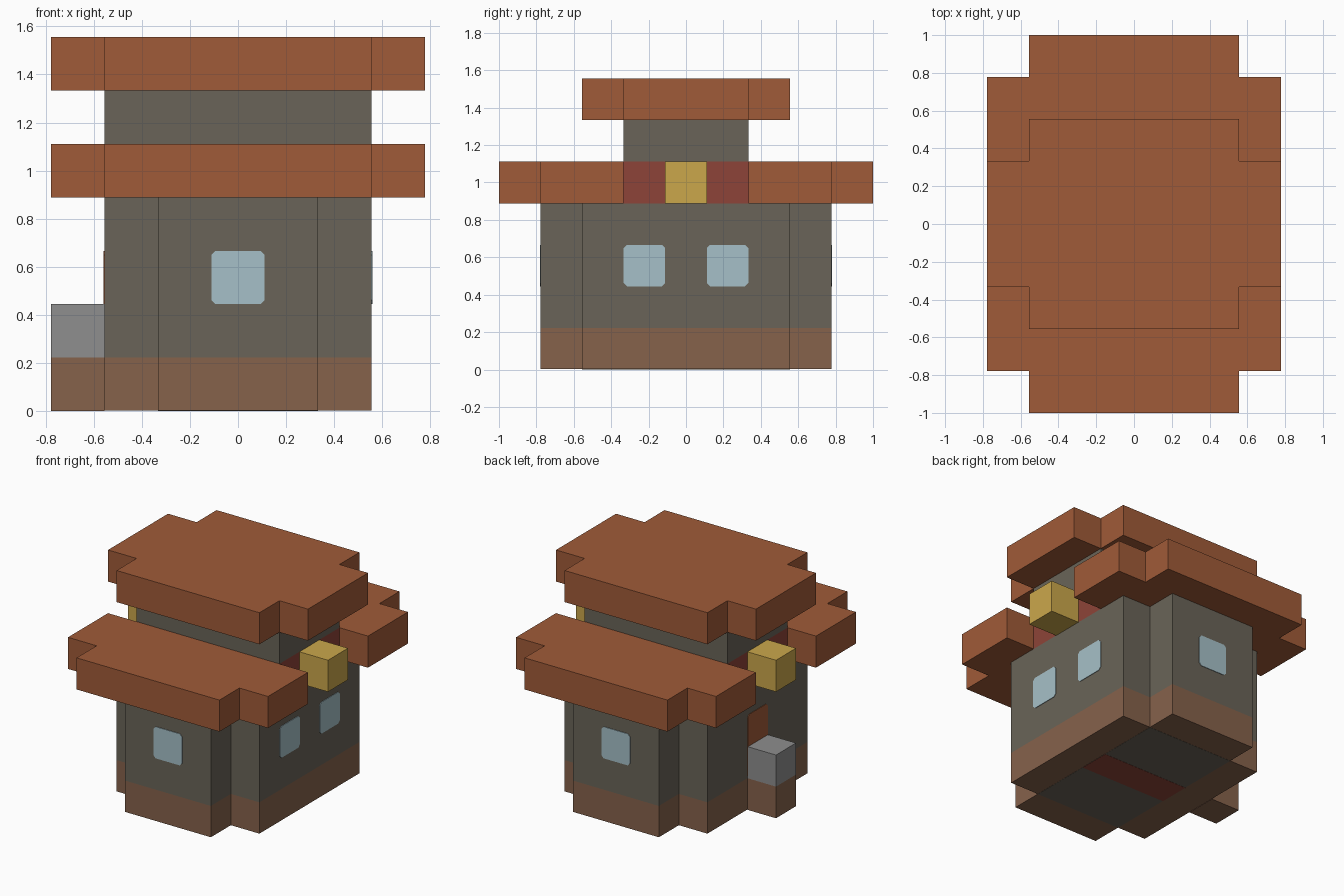
import bpy, bmesh
from math import pi

if "Cube" in bpy.data.objects:
    bpy.data.objects.remove(bpy.data.objects["Cube"])

U = 2 / 9        # one block
SKIN = 0.004     # thickness of window and door plates


def material(name, rgb):
    linear = [((c / 255 + 0.055) / 1.055) ** 2.4 for c in rgb] + [1]
    mat = bpy.data.materials.new(name)
    mat.use_nodes = True
    mat.diffuse_color = linear
    bsdf = mat.node_tree.nodes["Principled BSDF"]
    bsdf.inputs["Base Color"].default_value = linear
    bsdf.inputs["Roughness"].default_value = 0.9
    return mat


ROOF = material("terracotta", (160, 91, 56))
STONE = material("grey_stone", (106, 100, 88))
WOOD = material("brown_wood", (134, 98, 75))
GLASS = material("pale_blue_glass", (166, 192, 200))
GOLD = material("gold", (203, 167, 75))
RED = material("dark_red", (141, 68, 56))
SLAB = material("light_grey", (142, 142, 142))


def prism(name, outline, bottom, top, mat):
    """Extrude a counter-clockwise outline (in blocks) between two heights."""
    bm = bmesh.new()
    face = bm.faces.new([bm.verts.new((x * U, y * U, bottom * U)) for x, y in outline])
    new = bmesh.ops.extrude_face_region(bm, geom=[face])["geom"]
    verts = [v for v in new if isinstance(v, bmesh.types.BMVert)]
    bmesh.ops.translate(bm, verts=verts, vec=(0, 0, (top - bottom) * U))
    bmesh.ops.recalc_face_normals(bm, faces=bm.faces)
    mesh = bpy.data.meshes.new(name)
    bm.to_mesh(mesh)
    bm.free()
    mesh.materials.append(mat)
    obj = bpy.data.objects.new(name, mesh)
    bpy.context.collection.objects.link(obj)
    return obj


def rect(x0, x1, y0, y1):
    return [(x0, y0), (x1, y0), (x1, y1), (x0, y1)]


def cross(wide, near, narrow, far):
    """Rectangle of half size wide x far with its corners notched out."""
    quarter = [(wide, near), (narrow, near), (narrow, far)]
    right = [(x, -y) for x, y in reversed(quarter)] + quarter
    return right + [(-x, -y) for x, y in right]


def plate(name, width, height, centre, turn, mat):
    """Thin wall panel with clipped corners; turn 0 faces the front."""
    w, h, c = width / 2, height / 2, 0.08
    outline = [(-w + c, -h), (w - c, -h), (w, -h + c), (w, h - c),
               (w - c, h), (-w + c, h), (-w, h - c), (-w, -h + c)]
    obj = prism(name, outline, 0, SKIN / U, mat)
    obj.rotation_euler = (pi / 2, 0, turn)
    obj.location = [v * U for v in centre]


# Ground storey with a timber base and a stone floor crossed by a red strip
body = cross(2.5, 2.5, 1.5, 3.5)
prism("timber_base", body, 0.01, 1, WOOD)
prism("stone_walls", body, 1, 4, STONE)
prism("floor", rect(-1.5, 1.5, -2.5, 2.5), 0.005, 0.02, STONE)
prism("floor_strip", rect(-1.5, 1.5, -0.5, 0.5), 0, 0.02, RED)

# Lower roof: a notched slab at the front and its twin at the back
eave = [(-3.5, -1.5), (-3.5, -3.5), (-2.5, -3.5), (-2.5, -4.5),
        (2.5, -4.5), (2.5, -3.5), (3.5, -3.5), (3.5, -1.5)]
prism("front_lower_roof", eave, 4, 5, ROOF)
prism("back_lower_roof", [(-x, -y) for x, y in eave], 4, 5, ROOF)

# Upper storey and upper roof
core = rect(-2.5, 2.5, -1.5, 1.5)
prism("red_band", core, 4, 5, RED)
prism("upper_walls", core, 5, 6, STONE)
prism("upper_roof", cross(3.5, 1.5, 2.5, 2.5), 6, 7, ROOF)

# Lanterns between the lower roof slabs
prism("left_lantern", rect(2.5, 3.5, -0.5, 0.5), 4, 5, GOLD)
prism("right_lantern", rect(-3.5, -2.5, -0.5, 0.5), 4, 5, GOLD)

# Doorstep and door on the right side
step = rect(-3.5, -2.5, -0.5, 0.5)
prism("step_base", step, 0, 1, WOOD)
prism("step_slab", step, 1, 2, SLAB)
plate("door", 1, 2, (-2.5, 0, 2), -pi / 2, ROOF)

# Windows
plate("front_window", 1, 1, (0, -3.5, 2.5), 0, GLASS)
plate("back_window", 1, 1, (0, 3.5, 2.5), pi, GLASS)
for side, y in (("front", -1), ("back", 1)):
    plate(f"left_{side}_window", 1, 1, (2.5, y, 2.5), pi / 2, GLASS)
